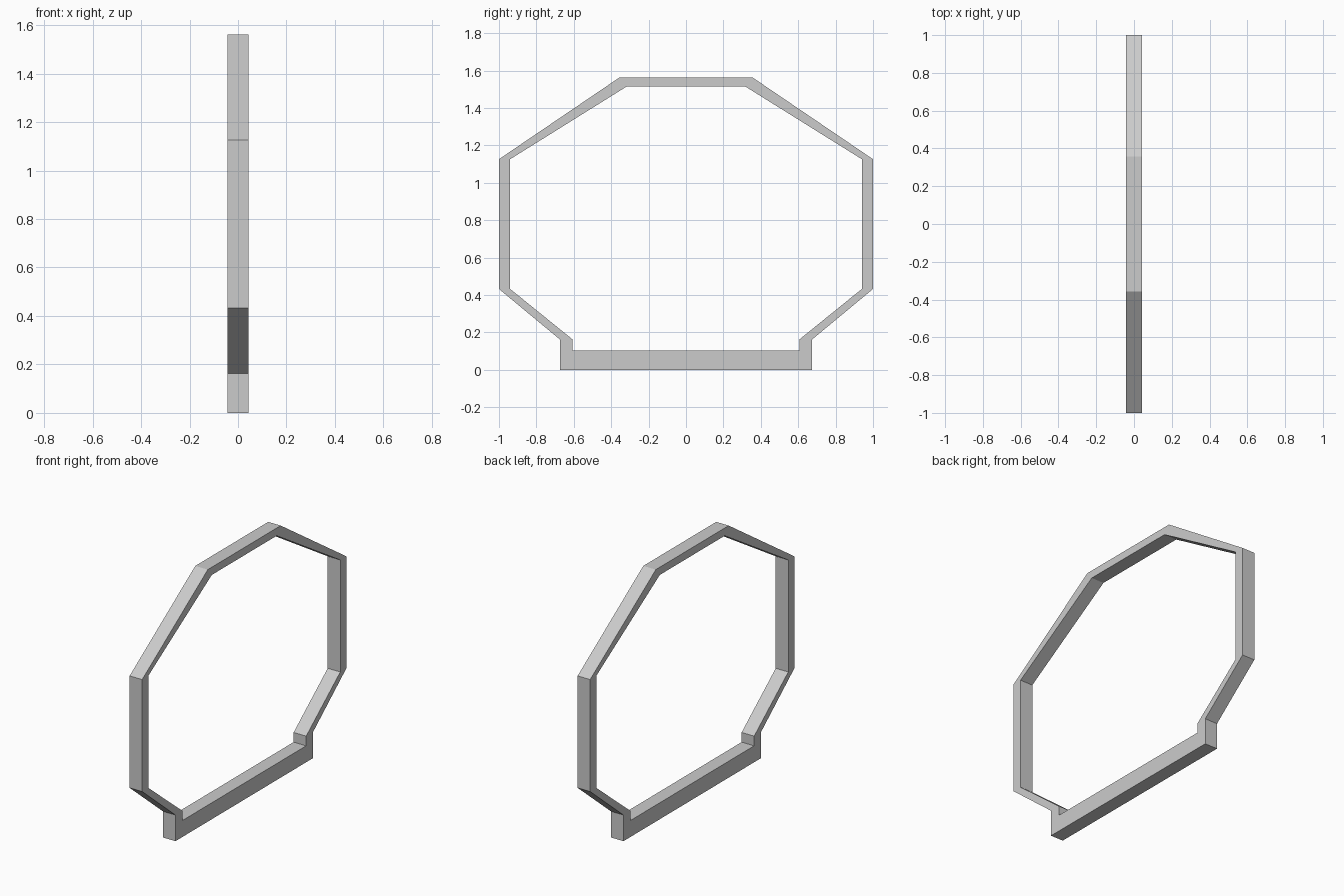
import bpy, bmesh

if "Cube" in bpy.data.objects:
    bpy.data.objects.remove(bpy.data.objects["Cube"])

HALF_DEPTH = 0.043

# Right half of the frame, bottom to top, as (y, z)
outer = [(0.674, 0), (0.674, 0.162), (1.0, 0.432), (1.0, 1.126), (0.357, 1.562)]
inner = [(0.606, 0.102), (0.606, 0.162), (0.94, 0.432), (0.94, 1.126), (0.318, 1.514)]


def mirrored(half):
    """Close the half outline with its mirror image across y = 0."""
    return half + [(-y, z) for y, z in reversed(half)]


def ring(bm, outline, x):
    return [bm.verts.new((x, y, z)) for y, z in outline]


# Octagonal frame with a stepped, thicker base bar
bm = bmesh.new()
loops = [ring(bm, mirrored(pts), x) for pts, x in (
    (outer, -HALF_DEPTH), (outer, HALF_DEPTH),
    (inner, HALF_DEPTH), (inner, -HALF_DEPTH))]
count = len(loops[0])
for k in range(4):
    a, b = loops[k], loops[(k + 1) % 4]
    for i in range(count):
        j = (i + 1) % count
        bm.faces.new((a[i], a[j], b[j], b[i]))
bmesh.ops.recalc_face_normals(bm, faces=bm.faces)

mesh = bpy.data.meshes.new("octagonal_frame")
bm.to_mesh(mesh)
bm.free()
frame = bpy.data.objects.new("octagonal_frame", mesh)
bpy.context.collection.objects.link(frame)
